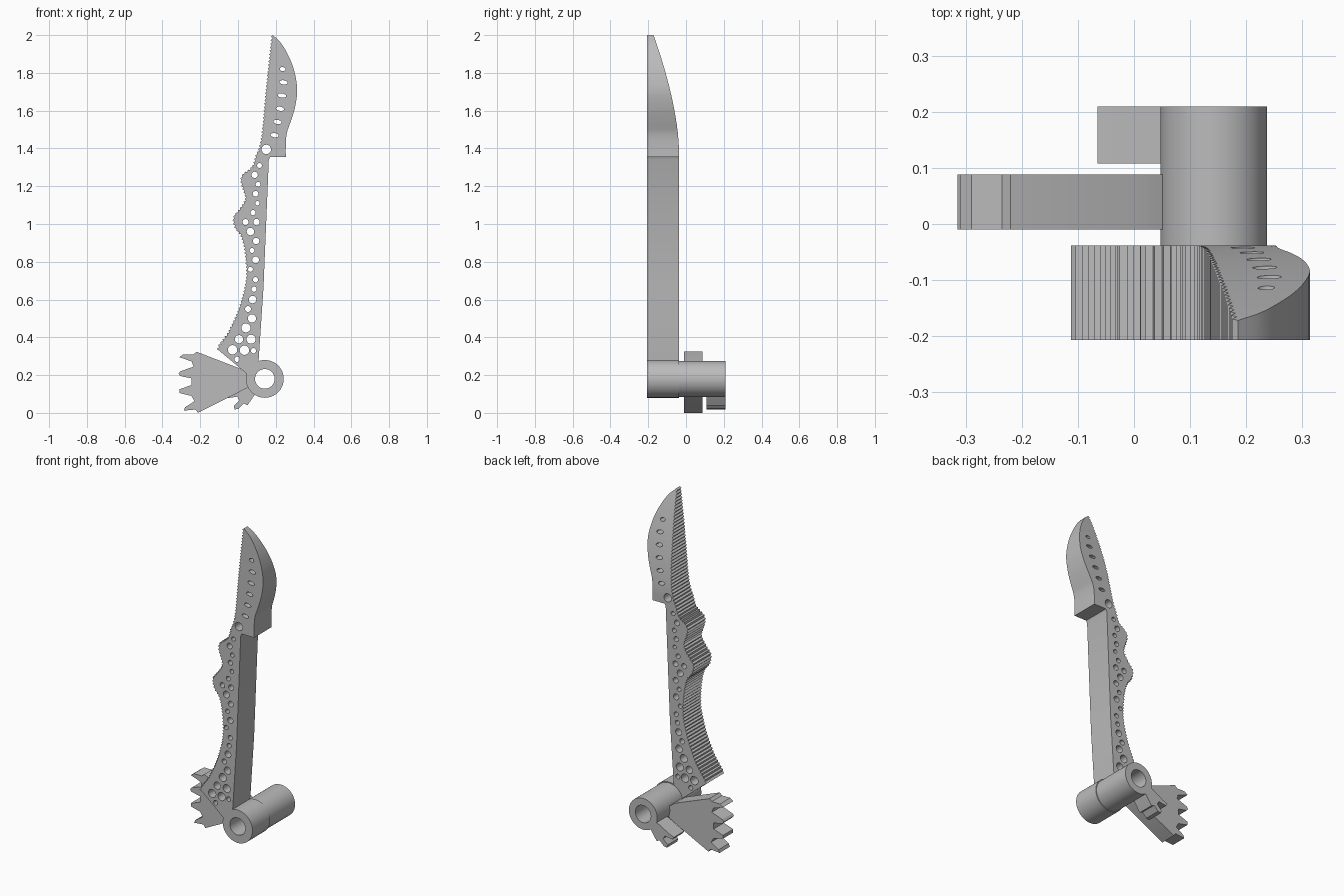
import bpy, bmesh
from math import sin, cos, pi, radians
from mathutils import Vector, Matrix

default = bpy.data.objects.get("Cube")
if default:
    bpy.data.objects.remove(default)

grey = bpy.data.materials.new("plain grey")
grey.use_nodes = True
grey.diffuse_color = (0.5, 0.5, 0.5, 1)
grey.node_tree.nodes["Principled BSDF"].inputs["Base Color"].default_value = (0.5, 0.5, 0.5, 1)

FRONT, BLADE_BACK, HUB_BACK = -0.207, -0.038, 0.209
HUB = (0.142, 0.18)


def ellipse(center, rx, rz=None, tilt=0.0, sides=20):
    rz = rz or rx
    points = []
    for i in range(sides):
        a = 2 * pi * i / sides
        u, v = rx * cos(a), rz * sin(a)
        points.append((center[0] + u * cos(tilt) - v * sin(tilt),
                       center[1] + u * sin(tilt) + v * cos(tilt)))
    return points


def smooth_path(points, count):
    """Catmull-Rom curve through the points, resampled at even spacing."""
    pts = [Vector(p) for p in points]
    pts = [2 * pts[0] - pts[1]] + pts + [2 * pts[-1] - pts[-2]]
    fine = []
    for a, b, c, d in zip(pts, pts[1:], pts[2:], pts[3:]):
        for k in range(20):
            t = k / 20
            fine.append(0.5 * (2 * b + (c - a) * t + (2 * a - 5 * b + 4 * c - d) * t * t
                               + (3 * b - a - 3 * c + d) * t ** 3))
    fine.append(pts[-2])
    lengths = [0.0]
    for a, b in zip(fine, fine[1:]):
        lengths.append(lengths[-1] + (b - a).length)
    out, j = [], 0
    for i in range(count + 1):
        s = lengths[-1] * i / count
        while j < len(fine) - 2 and lengths[j + 1] < s:
            j += 1
        f = (s - lengths[j]) / (lengths[j + 1] - lengths[j])
        out.append(fine[j].lerp(fine[j + 1], f))
    return out


def plate(name, loops, y0, y1, shape=None):
    """Extrude an outline with holes (x, z) from y0 to y1."""
    curve = bpy.data.curves.new(name, 'CURVE')
    curve.dimensions = '2D'
    curve.fill_mode = 'BOTH'
    curve.extrude = (y1 - y0) / 2
    for loop in loops:
        spline = curve.splines.new('POLY')
        spline.points.add(len(loop) - 1)
        for point, co in zip(spline.points, loop):
            point.co = (co[0], co[1], 0, 1)
        spline.use_cyclic_u = True
    temp = bpy.data.objects.new(name + " outline", curve)
    bpy.context.collection.objects.link(temp)
    graph = bpy.context.evaluated_depsgraph_get()
    mesh = bpy.data.meshes.new_from_object(temp.evaluated_get(graph))
    bpy.data.objects.remove(temp)
    mesh.transform(Matrix.Translation((0, (y0 + y1) / 2, 0)) @ Matrix.Rotation(pi / 2, 4, 'X'))
    bm = bmesh.new()
    bm.from_mesh(mesh)
    bmesh.ops.remove_doubles(bm, verts=bm.verts, dist=0.00005)
    if shape:
        shape(bm)
    bmesh.ops.recalc_face_normals(bm, faces=bm.faces)
    bm.to_mesh(mesh)
    bm.free()
    mesh.name = name
    mesh.materials.clear()
    mesh.materials.append(grey)
    obj = bpy.data.objects.new(name, mesh)
    bpy.context.collection.objects.link(obj)
    for other in bpy.context.selected_objects:
        other.select_set(False)
    obj.select_set(True)
    bpy.context.view_layer.objects.active = obj
    bpy.ops.object.shade_smooth_by_angle(angle=radians(25))
    return obj


# Serrated spine, from the base up to the tip
spine = smooth_path([
    (-.10, .33), (-.10, .35), (-.05, .42), (-.01, .50), (.02, .58), (.045, .68),
    (.05, .76), (.04, .87), (.02, .94), (-.01, .98), (-.02, 1.03), (0, 1.06),
    (.03, 1.1), (.045, 1.14), (.03, 1.19), (.02, 1.23), (.03, 1.26), (.08, 1.3),
    (.1, 1.36), (.12, 1.41), (.135, 1.5), (.155, 1.72), (.185, 2)], 190)
teeth = []
for i, p in enumerate(spine):
    d = spine[min(i + 1, 190)] - spine[max(i - 1, 0)]
    out = Vector((-d.y, d.x)).normalized()
    teeth.append(p + out * (0.009 if i % 2 else 0))
teeth[-1] = spine[-1]

# Curved cutting edge, then the straight shaft down to the hub
belly = smooth_path([
    (.185, 2), (.23, 1.955), (.27, 1.885), (.295, 1.82), (.31, 1.75), (.313, 1.69),
    (.3, 1.61), (.28, 1.545), (.258, 1.48), (.253, 1.41), (.253, 1.355)], 30)
shaft = [(.17, 1.355), (.163, 1.34), (.135, .665), (.11, .29), (.105, .25), (.055, .2)]

# Round holes: x, z, radius
holes = [
    (.15, 1.395, .025), (.114, 1.31, .013), (.088, 1.26, .017), (.106, 1.21, .013),
    (.093, 1.16, .015), (.103, 1.11, .012), (.08, 1.06, .014), (.04, 1.01, .016),
    (.098, 1.01, .017), (.066, .96, .02), (.096, .91, .017), (.074, .86, .013),
    (.093, .81, .018), (.066, .76, .013), (.093, .705, .014), (.085, .655, .014),
    (.077, .6, .02), (.053, .55, .016), (.074, .5, .022), (.042, .45, .024),
    (.005, .39, .022), (.069, .39, .024), (-.029, .334, .025), (.034, .332, .025),
    (.082, .329, .014), (-.005, .284, .014)]
hole_loops = [ellipse((x, z), r) for x, z, r in holes]

# Tilted slots along the blade
for i, x in enumerate([.194, .21, .223, .233, .241, .236]):
    z = 1.47 + i * 0.07
    hole_loops.append(ellipse((x, z), .015 if i == 5 else .022, .011, -0.15, 16))


def thin_tip(bm):
    """Curve the back face forward towards the tip."""
    for k in range(1, 13):
        bmesh.ops.bisect_plane(bm, geom=bm.verts[:] + bm.edges[:] + bm.faces[:],
                               plane_co=(0, 0, 1.4 + k * 0.049), plane_no=(0, 0, 1))
    for v in bm.verts:
        if v.co.z > 1.4:
            v.co.y = min(v.co.y, BLADE_BACK - 0.134 * ((v.co.z - 1.4) / 0.6) ** 1.6)


plate("blade", [teeth + belly[1:] + shaft] + hole_loops, FRONT, BLADE_BACK, thin_tip)

# Hub: a slightly wider front ring and a long rear sleeve
for name, radius, y0, y1 in (("front_ring", .1, FRONT, BLADE_BACK),
                             ("rear_sleeve", .095, BLADE_BACK, HUB_BACK)):
    plate(name, [ellipse(HUB, radius, sides=64), ellipse(HUB, .052, sides=48)], y0, y1)

# Large toothed fan
plate("toothed_fan", [[
    (.062, .2), (.01, .235), (-.22, .324), (-.235, .31), (-.29, .31), (-.31, .295),
    (-.245, .272), (-.235, .245), (-.305, .22), (-.315, .207), (-.305, .195),
    (-.247, .183), (-.247, .147), (-.31, .125), (-.31, .105), (-.247, .09),
    (-.23, .062), (-.28, .03), (-.287, .012), (-.225, .018), (-.212, 0),
    (.045, .13), (.062, .15)]], -.01, .088)

# Small two-toothed claw at the back
plate("small_claw", [[
    (.07, .16), (.035, .145), (-.03, .108), (-.065, .094), (-.055, .078), (-.005, .086),
    (.008, .066), (-.022, .036), (-.018, .018), (.003, .022), (.03, .05), (.05, .04),
    (.09, .098), (.1, .115)]], .108, HUB_BACK)
